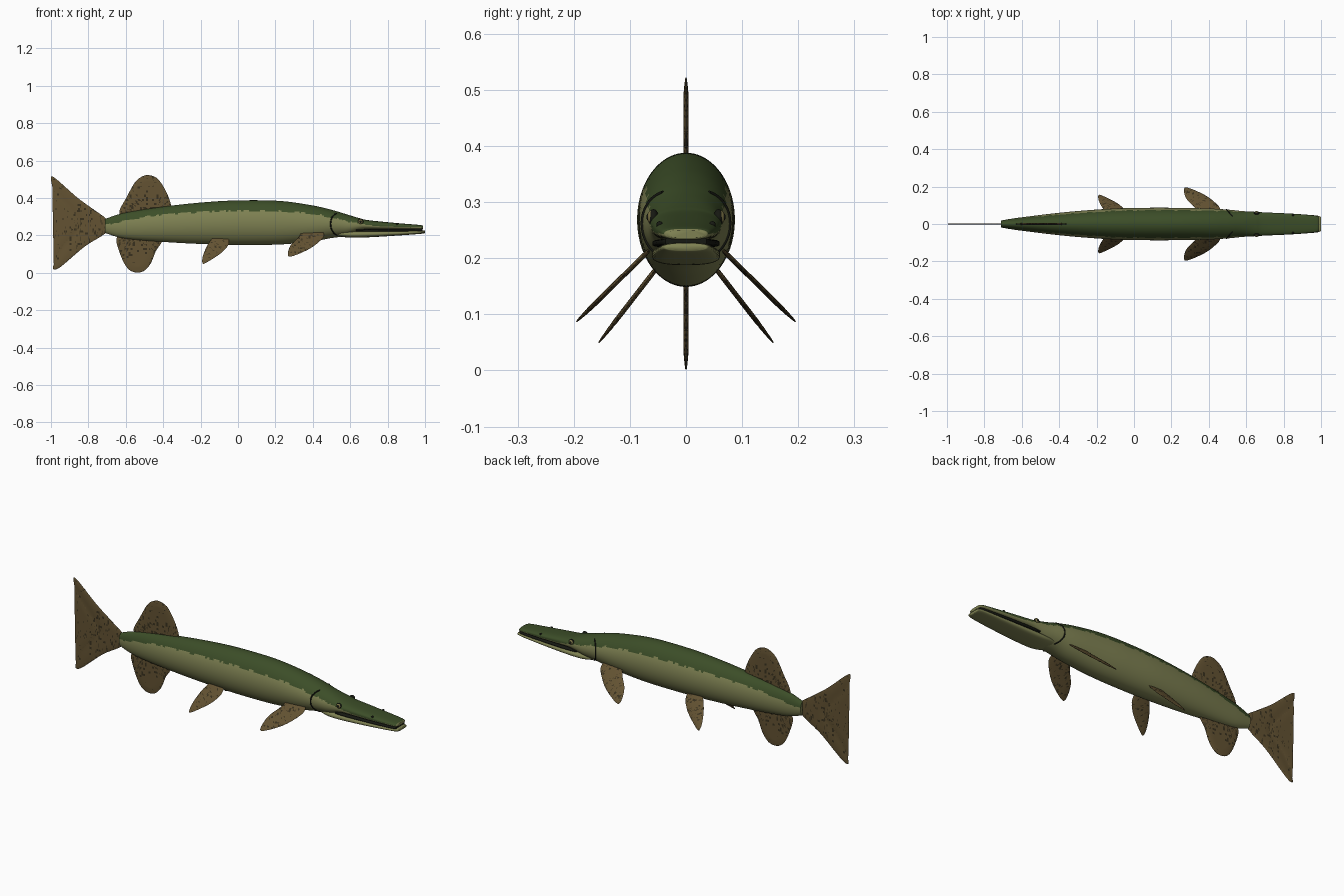
import bpy, bmesh, math, random
from mathutils import Vector

random.seed(4)
if "Cube" in bpy.data.objects:
    bpy.data.objects.remove(bpy.data.objects["Cube"])


def material(name, r, g, b):
    m = bpy.data.materials.new(name)
    m.use_nodes = True
    m.diffuse_color = (r, g, b, 1)
    bsdf = m.node_tree.nodes["Principled BSDF"]
    bsdf.inputs["Base Color"].default_value = (r, g, b, 1)
    bsdf.inputs["Roughness"].default_value = 0.6
    return m


GREEN = material("dark green back", 0.045, 0.075, 0.021)
OLIVE = material("olive belly", 0.21, 0.22, 0.085)
BROWN = material("brown fin", 0.125, 0.085, 0.032)
SPOT = material("dark fin speckle", 0.04, 0.03, 0.013)
BLACK = material("black line", 0.008, 0.009, 0.006)
GOLD = material("eye ring", 0.2, 0.17, 0.06)


def finish(bm, name, mats, angle=50):
    bmesh.ops.recalc_face_normals(bm, faces=bm.faces[:])
    me = bpy.data.meshes.new(name)
    bm.to_mesh(me)
    bm.free()
    for m in mats:
        me.materials.append(m)
    ob = bpy.data.objects.new(name, me)
    bpy.context.collection.objects.link(ob)
    bpy.ops.object.select_all(action='DESELECT')
    ob.select_set(True)
    bpy.context.view_layer.objects.active = ob
    bpy.ops.object.shade_smooth_by_angle(angle=math.radians(angle))
    return ob


def spline(pts, steps, closed=False):
    """Catmull-Rom curve through the points."""
    pts = [Vector(p) for p in pts]
    n = len(pts)
    pick = (lambda i: pts[i % n]) if closed else (lambda i: pts[max(0, min(n - 1, i))])
    out = []
    for i in range(n if closed else n - 1):
        a, b, c, d = (pick(i + k) for k in (-1, 0, 1, 2))
        for s in range(steps):
            t = s / steps
            out.append(b + (c - a) * (t / 2) + (a * 2 - b * 5 + c * 4 - d) * (t * t / 2)
                       + (b * 3 - a - c * 3 + d) * (t ** 3 / 2))
    return out if closed else out + [pts[-1]]


def section(st, a, power=1.0):
    """Point on the oval cross-section of a station (x, half width, low, high)."""
    x, w, lo, hi = st
    c, s = math.cos(a), math.sin(a)
    bend = lambda v: math.copysign(abs(v) ** power, v)
    return Vector((x, w * bend(c), (lo + hi) / 2 + (hi - lo) / 2 * bend(s)))


def loft(name, stations, mats, steps=16, sides=64, boxy=lambda x: 1.0, rule=None):
    bm = bmesh.new()
    rings = [[bm.verts.new(section(st, math.tau * k / sides, boxy(st[0]))) for k in range(sides)]
             for st in spline(stations, steps)]
    for r, q in zip(rings, rings[1:]):
        for k in range(sides):
            j = (k + 1) % sides
            bm.faces.new((r[k], q[k], q[j], r[j]))
    bm.faces.new(rings[0])
    bm.faces.new(rings[-1])
    if rule:
        for f in bm.faces:
            f.material_index = rule(f.calc_center_median())
    return finish(bm, name, mats)


# Body with upper jaw: x, half width, bottom, top
BODY = [(-0.71, 0.019, 0.213, 0.288), (-0.6, 0.036, 0.183, 0.322), (-0.35, 0.065, 0.162, 0.36),
        (-0.1, 0.083, 0.151, 0.383), (0.1, 0.087, 0.149, 0.388), (0.25, 0.086, 0.153, 0.382),
        (0.4, 0.083, 0.168, 0.36), (0.5, 0.077, 0.186, 0.337), (0.58, 0.069, 0.197, 0.313),
        (0.65, 0.065, 0.222, 0.292), (0.7, 0.062, 0.229, 0.281), (0.85, 0.055, 0.231, 0.266),
        (0.96, 0.046, 0.232, 0.257), (0.985, 0.04, 0.233, 0.253), (0.99, 0.034, 0.236, 0.25)]
EDGE = spline([(-0.71, 0.255), (-0.5, 0.298), (-0.3, 0.32), (0, 0.332), (0.3, 0.324),
               (0.45, 0.305), (0.55, 0.283), (0.65, 0.264), (0.75, 0.25), (1, 0.243)], 8)


def body_colour(c):
    if c.x > 0.987:
        return 1
    i = next((k for k in range(len(EDGE) - 2) if EDGE[k + 1].x > c.x), len(EDGE) - 2)
    a, b = EDGE[i], EDGE[i + 1]
    z = a.y + (b.y - a.y) * (c.x - a.x) / (b.x - a.x)
    wave = math.sin(c.x * 61) + math.sin(c.x * 143 + 1)
    return 0 if c.z > z + 0.0025 * wave * (c.x < 0.6) else 1


def boxy(x):
    return 1.0 - 0.25 * max(0, min(1, (x - 0.55) / 0.2))


loft("body", BODY, [GREEN, OLIVE], 18, 72, boxy, body_colour)

# Lower jaw and dark mouth gap
loft("lower_jaw", [(0.54, 0.05, 0.195, 0.222), (0.6, 0.06, 0.188, 0.223), (0.7, 0.06, 0.19, 0.224),
                   (0.85, 0.054, 0.199, 0.225), (0.96, 0.047, 0.207, 0.227),
                   (0.994, 0.041, 0.211, 0.227), (1.0, 0.033, 0.215, 0.224)],
     [OLIVE], 8, 40, lambda x: 0.75)
loft("mouth_gap", [(0.63, 0.058, 0.22, 0.232), (0.7, 0.06, 0.219, 0.234), (0.85, 0.053, 0.22, 0.235),
                   (0.96, 0.044, 0.221, 0.236), (0.986, 0.037, 0.222, 0.238)],
     [BLACK], 6, 24, lambda x: 0.5)


def fin(name, outline, origin, span, speckle, thick=0.004, grid=0.011):
    """Thin lens-shaped fin: outline is (x, distance along span)."""
    edge = spline(outline, 6, closed=True)
    bm = bmesh.new()
    bm.faces.new([bm.verts.new((p.x, p.y, 0)) for p in edge])
    bmesh.ops.triangulate(bm, faces=bm.faces[:])
    for axis in (0, 1):
        lo, hi = min(p[axis] for p in edge), max(p[axis] for p in edge)
        for k in range(1, int((hi - lo) / grid) + 1):
            co, no = Vector(), Vector()
            co[axis], no[axis] = lo + k * grid, 1
            bmesh.ops.bisect_plane(bm, geom=bm.verts[:] + bm.edges[:] + bm.faces[:],
                                   plane_co=co, plane_no=no)
    for f in bm.faces:
        f.material_index = int(random.random() < speckle(f.calc_center_median()))
    for v in bm.verts:
        near = min((Vector((v.co.x, v.co.y)) - p).length for p in edge)
        v.co.z = 0 if v.is_boundary else thick * min(1, near / 0.03) ** 0.6 + 0.0004
    twin = bmesh.ops.duplicate(bm, geom=bm.verts[:] + bm.edges[:] + bm.faces[:])["geom"]
    for v in twin:
        if isinstance(v, bmesh.types.BMVert):
            v.co.z *= -1
    bmesh.ops.remove_doubles(bm, verts=bm.verts[:], dist=0.0002)
    span = Vector(span).normalized()
    side = Vector((1, 0, 0)).cross(span)
    for v in bm.verts:
        v.co = Vector(origin) + Vector((v.co.x, 0, 0)) + span * v.co.y + side * v.co.z
    return finish(bm, name, [BROWN, SPOT], 60)


# Upright fins
UP = (0, 0, 1)
fin("dorsal_fin", [(-0.635, 0.325), (-0.595, 0.405), (-0.55, 0.485), (-0.51, 0.516), (-0.475, 0.522),
                   (-0.43, 0.503), (-0.39, 0.445), (-0.36, 0.37), (-0.37, 0.33), (-0.5, 0.3), (-0.6, 0.3)],
    (0, 0, 0), UP, lambda c: 0.22 if c.y < 0.42 else 0.06)
fin("anal_fin", [(-0.65, 0.183), (-0.63, 0.1), (-0.595, 0.03), (-0.553, 0.003), (-0.505, 0.009),
                 (-0.467, 0.05), (-0.44, 0.115), (-0.41, 0.175), (-0.5, 0.2), (-0.6, 0.2)],
    (0, 0, 0), UP, lambda c: 0.2 if c.y > 0.09 else 0.05)
fin("tail_fin", [(-0.7, 0.282), (-0.767, 0.335), (-0.86, 0.403), (-0.983, 0.51), (-0.999, 0.495),
                 (-0.983, 0.447), (-0.917, 0.367), (-0.853, 0.286), (-0.842, 0.254), (-0.87, 0.21),
                 (-0.944, 0.126), (-0.985, 0.045), (-0.983, 0.018), (-0.944, 0.035), (-0.82, 0.14),
                 (-0.7, 0.22)],
    (0, 0, 0), UP, lambda c: 0.14 if c.x > -0.9 else 0.03, 0.003)

# Paired fins, gill lines, eyes and nostrils on both sides
PECTORAL = [(0.35, -0.025), (0.44, -0.025), (0.46, 0.01), (0.43, 0.06), (0.375, 0.115), (0.29, 0.166),
            (0.267, 0.155), (0.28, 0.085), (0.325, 0.02)]
PELVIC = [(-0.13, -0.025), (-0.06, -0.025), (-0.048, 0.02), (-0.075, 0.07), (-0.115, 0.11),
          (-0.178, 0.158), (-0.191, 0.15), (-0.188, 0.11), (-0.17, 0.05), (-0.145, 0)]


def ball(name, centre, radius, mat, squash=1.0):
    bm = bmesh.new()
    bmesh.ops.create_uvsphere(bm, u_segments=20, v_segments=12, radius=radius)
    for v in bm.verts:
        v.co = Vector((v.co.x, v.co.y * squash, v.co.z)) + Vector(centre)
    finish(bm, name, [mat])


def station_at(x):
    return min(spline(BODY, 18), key=lambda s: abs(s[0] - x))


for label, s in (("left", 1), ("right", -1)):
    few = lambda c: 0.12
    fin(label + "_pectoral_fin", PECTORAL, (0, s * 0.075, 0.205), (0, s * 0.12, -0.118), few)
    fin(label + "_pelvic_fin", PELVIC, (0, s * 0.058, 0.175), (0, s * 0.097, -0.125), few)

    gill = bpy.data.curves.new(label + "_gill_line", 'CURVE')
    gill.dimensions = '3D'
    gill.bevel_depth = 0.0035
    gill.use_fill_caps = True
    line = gill.splines.new('POLY')
    line.points.add(24)
    for k, p in enumerate(line.points):
        a = math.radians(-58 + 114 * k / 24)
        x = 0.495 + 0.035 * (a / math.radians(58)) ** 2
        q = section(station_at(x), a)
        p.co = (x, s * q.y, q.z, 1)
    gill.materials.append(BLACK)
    bpy.context.collection.objects.link(bpy.data.objects.new(label + "_gill_line", gill))

    ball(label + "_eye_rim", (0.655, s * 0.058, 0.272), 0.0155, BLACK, 0.6)
    ball(label + "_eye", (0.655, s * 0.0615, 0.273), 0.0125, GOLD, 0.6)
    ball(label + "_pupil", (0.655, s * 0.066, 0.2735), 0.0075, BLACK, 0.6)
    ball(label + "_nostril", (0.85, s * 0.047, 0.26), 0.006, BLACK)
